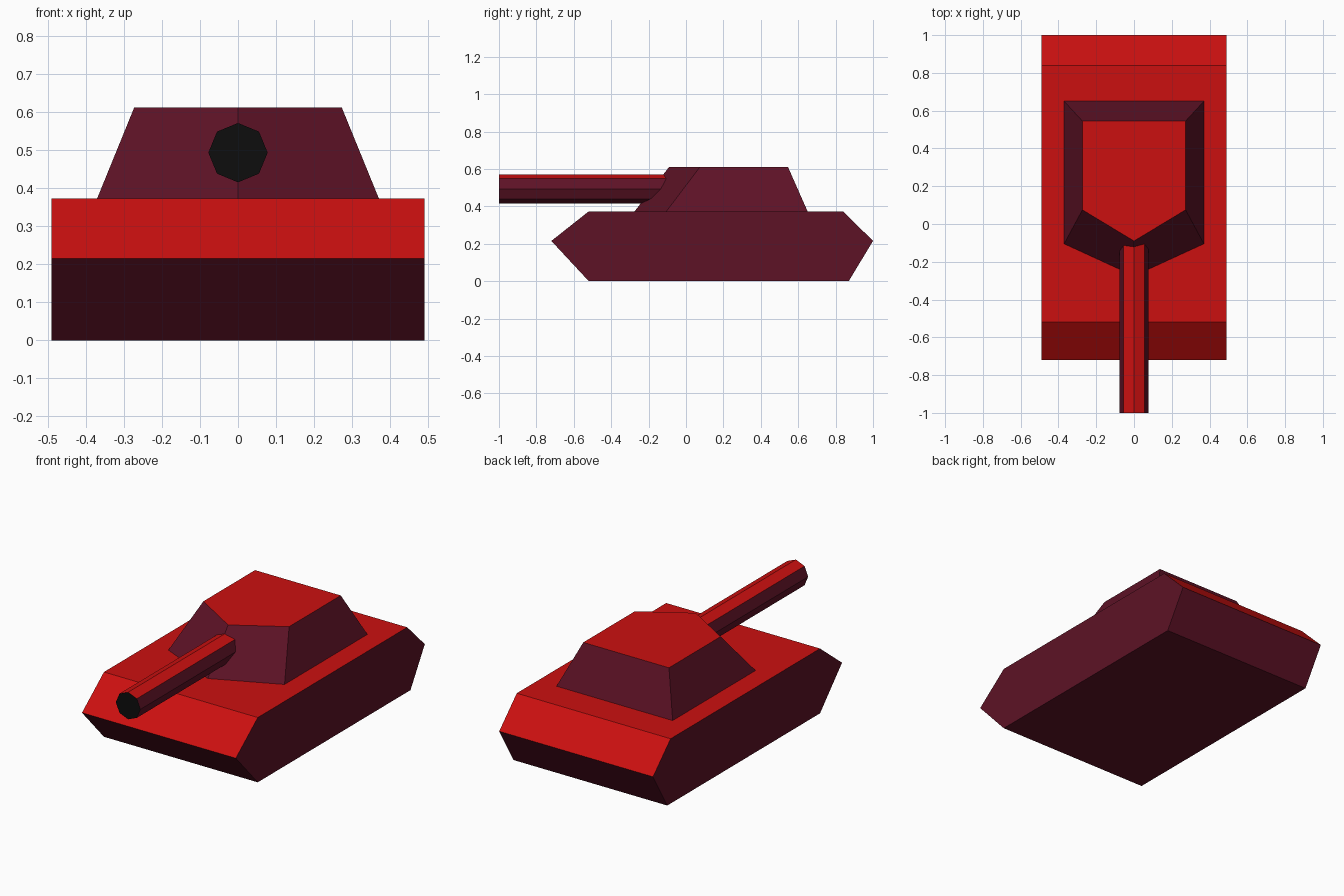
import bpy, bmesh
from math import sin, cos, pi

if "Cube" in bpy.data.objects:
    bpy.data.objects.remove(bpy.data.objects["Cube"])


def material(name, color):
    m = bpy.data.materials.new(name)
    m.diffuse_color = (*color, 1)
    m.use_nodes = True
    m.node_tree.nodes["Principled BSDF"].inputs["Base Color"].default_value = m.diffuse_color
    return m


RED = material("red_paint", (0.6, 0.005, 0.005))
PURPLE = material("dark_purple_paint", (0.11, 0.006, 0.019))
BLACK = material("black_bore", (0.004, 0.004, 0.004))


def loft(name, start, end):
    """Join two matching outlines into a closed solid; upward faces are red."""
    bm = bmesh.new()
    a = [bm.verts.new(p) for p in start]
    b = [bm.verts.new(p) for p in end]
    n = len(a)
    bm.faces.new(a)
    bm.faces.new(b)
    for i in range(n):
        j = (i + 1) % n
        bm.faces.new((a[i], a[j], b[j], b[i]))
    bmesh.ops.recalc_face_normals(bm, faces=bm.faces[:])
    for f in bm.faces:
        f.normal_update()
        f.material_index = 0 if f.normal.z > 0.65 else 1
    mesh = bpy.data.meshes.new(name)
    bm.to_mesh(mesh)
    bm.free()
    for m in (RED, PURPLE, BLACK):
        mesh.materials.append(m)
    obj = bpy.data.objects.new(name, mesh)
    bpy.context.collection.objects.link(obj)
    return obj


# Hull: side profile (y, z) extruded across the width
profile = [(-0.72, 0.215), (-0.52, 0.373), (0.84, 0.373),
           (1.0, 0.215), (0.87, 0), (-0.52, 0)]
loft("hull", [(-0.49, y, z) for y, z in profile],
     [(0.49, y, z) for y, z in profile])


# Turret: tapered pentagon with a pointed front
def pentagon(half, back, shoulder, nose, z):
    return [(-half, back, z), (-half, shoulder, z), (0, nose, z),
            (half, shoulder, z), (half, back, z)]


loft("turret", pentagon(0.37, 0.65, -0.105, -0.275, 0.373),
     pentagon(0.273, 0.545, 0.075, -0.09, 0.611))


# Gun barrel: octagonal tube with a black muzzle face
def octagon(y):
    return [(0.078 * cos(i * pi / 4), y, 0.493 + 0.078 * sin(i * pi / 4))
            for i in range(8)]


barrel = loft("gun_barrel", octagon(-1.0), octagon(-0.05))
for face in barrel.data.polygons:
    if face.normal.y < -0.9:
        face.material_index = 2
